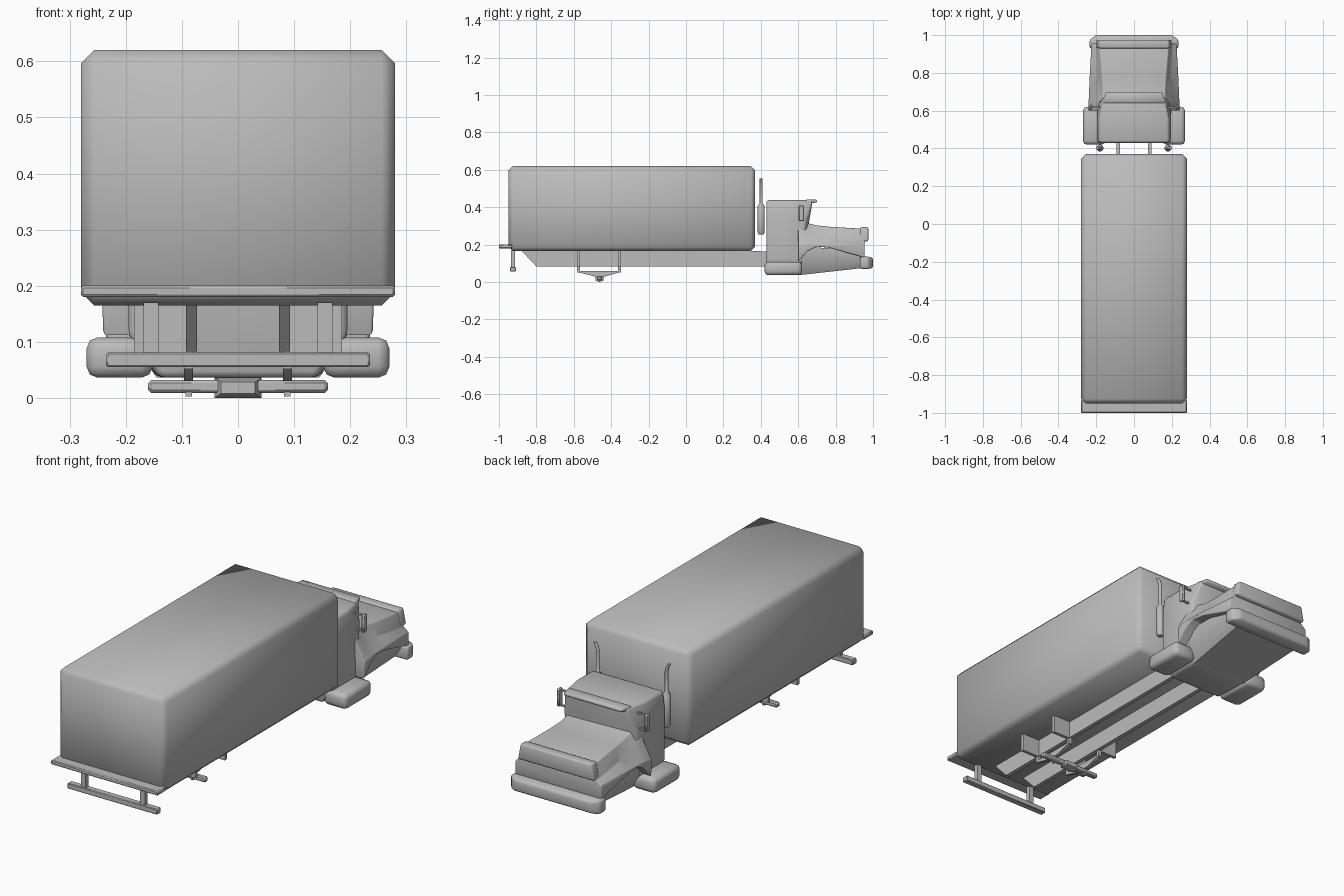
import bpy, bmesh, math
from mathutils import Vector

old = bpy.data.objects.get("Cube")
if old:
    bpy.data.objects.remove(old, do_unlink=True)

grey = bpy.data.materials.new("plain_grey")
grey.use_nodes = True
COLOR = (0.5, 0.5, 0.5, 1)
grey.diffuse_color = COLOR
grey.node_tree.nodes["Principled BSDF"].inputs["Base Color"].default_value = COLOR


def finish(name, bm, bevel=0.0, segments=1, angle=40):
    bmesh.ops.recalc_face_normals(bm, faces=bm.faces)
    mesh = bpy.data.meshes.new(name)
    bm.to_mesh(mesh)
    bm.free()
    mesh.materials.append(grey)
    obj = bpy.data.objects.new(name, mesh)
    bpy.context.collection.objects.link(obj)
    bpy.ops.object.select_all(action='DESELECT')
    obj.select_set(True)
    bpy.context.view_layer.objects.active = obj
    if bevel:
        mod = obj.modifiers.new("bevel", 'BEVEL')
        mod.width, mod.segments = bevel, segments
        bpy.ops.object.modifier_apply(modifier=mod.name)
    bpy.ops.object.shade_smooth_by_angle(angle=math.radians(angle))
    return obj


def box(name, x, y, z, bevel=0.0, segments=1, angle=40):
    """Box from (min, max) ranges."""
    bm = bmesh.new()
    bmesh.ops.create_cube(bm, size=1)
    for v in bm.verts:
        v.co = Vector([(a + b) / 2 + c * (b - a) for (a, b), c in zip((x, y, z), v.co)])
    return finish(name, bm, bevel, segments, angle)


def loft(name, sections, bevel=0.0, segments=1, angle=50):
    """Mirrored half sections of (x, y, z) points, joined along the length."""
    bm = bmesh.new()
    rings = []
    for half in sections:
        full = half + [(-x, y, z) for x, y, z in reversed(half)]
        rings.append([bm.verts.new(p) for p in full])
    for a, b in zip(rings, rings[1:]):
        for i in range(len(a)):
            j = (i + 1) % len(a)
            bm.faces.new((a[i], a[j], b[j], b[i]))
    bm.faces.new(rings[0])
    bm.faces.new(rings[-1])
    return finish(name, bm, bevel, segments, angle)


def plate(name, x, outline):
    """Side outline of (y, z) points extruded across an x range."""
    bm = bmesh.new()
    face = bm.faces.new([bm.verts.new((x[0], y, z)) for y, z in outline])
    out = bmesh.ops.extrude_face_region(bm, geom=[face])
    moved = [v for v in out["geom"] if isinstance(v, bmesh.types.BMVert)]
    bmesh.ops.translate(bm, verts=moved, vec=(x[1] - x[0], 0, 0))
    return finish(name, bm)


def tube(name, path, sides=12):
    """Tube through ((x, y, z), radius) points, with level rings."""
    bm = bmesh.new()
    rings = []
    for (x, y, z), r in path:
        turns = [2 * math.pi * i / sides for i in range(sides)]
        rings.append([bm.verts.new((x + r * math.cos(t), y + r * math.sin(t), z)) for t in turns])
    for a, b in zip(rings, rings[1:]):
        for i in range(sides):
            j = (i + 1) % sides
            bm.faces.new((a[i], a[j], b[j], b[i]))
    bm.faces.new(rings[0])
    bm.faces.new(rings[-1])
    return finish(name, bm)


def section(y, *points):
    return [(x, y, z) for x, z in points]


def span(side, a, b):
    return tuple(sorted((side * a, side * b)))


# Cargo body and tail
box("cargo_box", (-.28, .28), (-.95, .37), (.165, .62), .024, 1, 180)
box("tail_ledge", (-.28, .28), (-1, -.93), (.18, .2), .004)
box("rear_bumper", (-.235, .235), (-.94, -.91), (.055, .081), .003)

# Cab with overhanging windscreen
loft("cab", [
    section(.43, (.14, .036), (.195, .11), (.195, .36), (.185, .437)),
    section(.56, (.145, .036), (.195, .11), (.195, .36), (.185, .437)),
    [(.145, .62, .036), (.195, .62, .11), (.19, .64, .33), (.16, .68, .437)],
], .012, 2)
loft("roof_visor", [
    section(.64, (.165, .418), (.165, .44)),
    section(.70, (.15, .425), (.15, .44)),
], .004)

# Hood with flared fenders, and the belly under it
loft("hood", [
    section(.60, (.24, .11), (.243, .19), (.2, .27), (.18, .33)),
    section(.65, (.24, .165), (.24, .197), (.192, .26), (.165, .315)),
    section(.70, (.238, .19), (.238, .2), (.19, .245), (.165, .302)),
    section(.77, (.235, .182), (.235, .2), (.192, .235), (.17, .295)),
    section(.955, (.225, .13), (.225, .195), (.2, .215), (.185, .284)),
], .006, 2)
loft("belly", [
    section(.60, (.145, .036), (.19, .11), (.19, .19)),
    section(.95, (.17, .075), (.2, .12), (.2, .17)),
])
loft("grille", [
    section(.93, (.2, .215), (.185, .293)),
    section(.975, (.2, .218), (.185, .293)),
], .008, 2)
loft("front_bumper", [
    section(.93, (.235, .07), (.235, .135)),
    section(.975, (.235, .07), (.235, .135)),
    section(1, (.2, .075), (.2, .13)),
], .01, 2)

# Rear axle
box("rear_axle", (-.16, .16), (-.475, -.45), (.009, .032), .005)
loft("axle_housing", [
    section(-.485, (.03, .008), (.03, .028)),
    section(-.462, (.042, 0), (.042, .036)),
    section(-.44, (.03, .008), (.03, .028)),
])

for side, tag in ((1, "left"), (-1, "right")):
    # Chassis and suspension
    plate("frame_rail_" + tag, span(side, .073, .093),
          [(-.88, .168), (-.8, .083), (.46, .083), (.46, .162), (.3, .168)])
    plate("leaf_spring_" + tag, span(side, .08, .096),
          [(-.58, .06), (-.57, .05), (-.49, .03), (-.43, .03), (-.36, .05), (-.35, .06)])
    box("axle_clamp_" + tag, span(side, .082, .094), (-.472, -.452), (.003, .06))
    for y, end in ((-.575, "rear"), (-.355, "front")):
        box(f"{end}_hanger_{tag}", span(side, .08, .185), (y - .008, y + .008), (.08, .166))
        box(f"{end}_shackle_{tag}", span(side, .08, .096), (y - .008, y + .008), (.052, .09))
    box("bumper_post_" + tag, span(side, .142, .168), (-.935, -.915), (.075, .17))
    # Side tanks, exhaust stacks and mirrors
    box("side_tank_" + tag, span(side, .152, .27), (.42, .62), (.036, .108), .02, 2, 60)
    x = side * .18
    tube("exhaust_stack_" + tag, [
        ((x, .402, .255), .013), ((x, .402, .265), .019), ((x, .402, .405), .019),
        ((x, .402, .42), .008), ((x, .402, .515), .008),
        ((x + side * .004, .402, .535), .008), ((x + side * .014, .402, .553), .008)])
    box("mirror_" + tag, span(side, .222, .236), (.602, .632), (.325, .41), .005)
    for z in (.33, .402):
        box("mirror_arm_" + tag, span(side, .17, .228), (.613, .621), (z - .004, z + .004))
